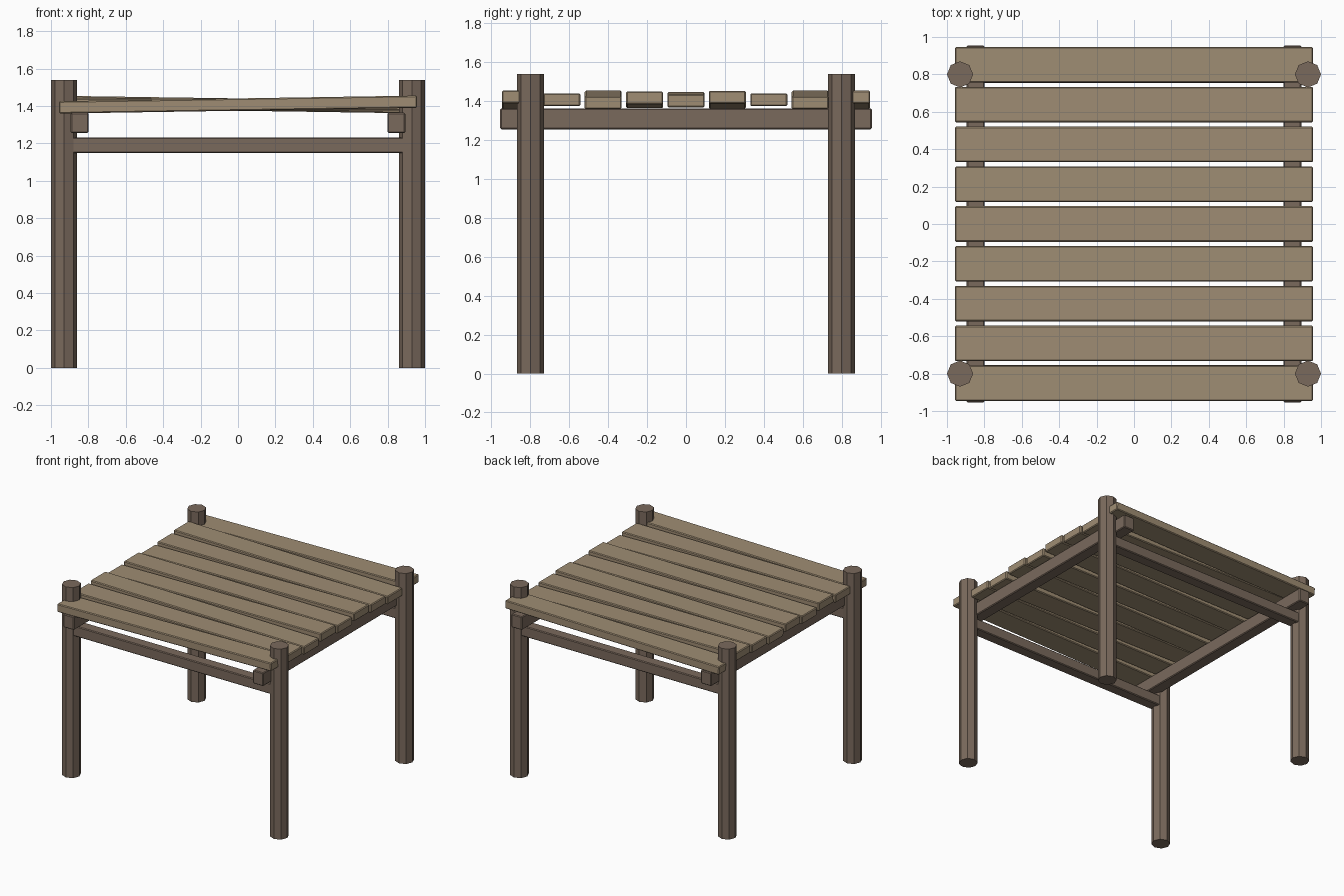
import bpy
import math

cube = bpy.data.objects.get("Cube")
if cube:
    bpy.data.objects.remove(cube, do_unlink=True)


def make_material(name, colour):
    mat = bpy.data.materials.new(name)
    mat.use_nodes = True
    mat.diffuse_color = colour
    mat.node_tree.nodes["Principled BSDF"].inputs["Base Color"].default_value = colour
    return mat


dark_wood = make_material("dark wood", (0.195, 0.143, 0.108, 1))
light_wood = make_material("light wood", (0.345, 0.265, 0.172, 1))


def finish(name, mat):
    obj = bpy.context.object
    obj.name = obj.data.name = name
    obj.data.materials.append(mat)
    return obj


def timber(name, centre, size, mat, tilt=0):
    """Sawn timber with slightly worn edges."""
    bpy.ops.mesh.primitive_cube_add(size=1, location=centre)
    obj = finish(name, mat)
    obj.scale = size
    bpy.ops.object.transform_apply(location=False, rotation=False, scale=True)
    obj.rotation_euler.y = tilt
    bevel = obj.modifiers.new("worn edges", "BEVEL")
    bevel.width = 0.006
    bevel.segments = 1


# Corner posts: eight-sided logs
for y, end in ((-0.8, "front"), (0.8, "back")):
    for x, side in ((-0.93, "right"), (0.93, "left")):
        bpy.ops.mesh.primitive_cylinder_add(vertices=8, radius=0.07, depth=1.54,
                                            location=(x, y, 0.77))
        finish(f"{end}_{side}_post", dark_wood)
    # Cross rail between the posts
    timber(f"{end}_rail", (0, y, 1.19), (1.86, 0.09, 0.085), dark_wood)

# Side beams carrying the slats
for x, side in ((-0.847, "right"), (0.847, "left")):
    timber(f"{side}_beam", (x, 0, 1.31), (0.095, 1.91, 0.108), dark_wood)

# Top slats, each lying slightly askew; values are the rise at the +x end
rises = (0.015, 0, -0.014, 0.01, -0.006, 0.013, 0, -0.014, 0.014)
for i, rise in enumerate(rises):
    timber(f"slat_{i + 1}", (0, (i - 4) * 0.2128, 1.4075), (1.914, 0.19, 0.066),
           light_wood, -math.atan(rise / 0.957))
